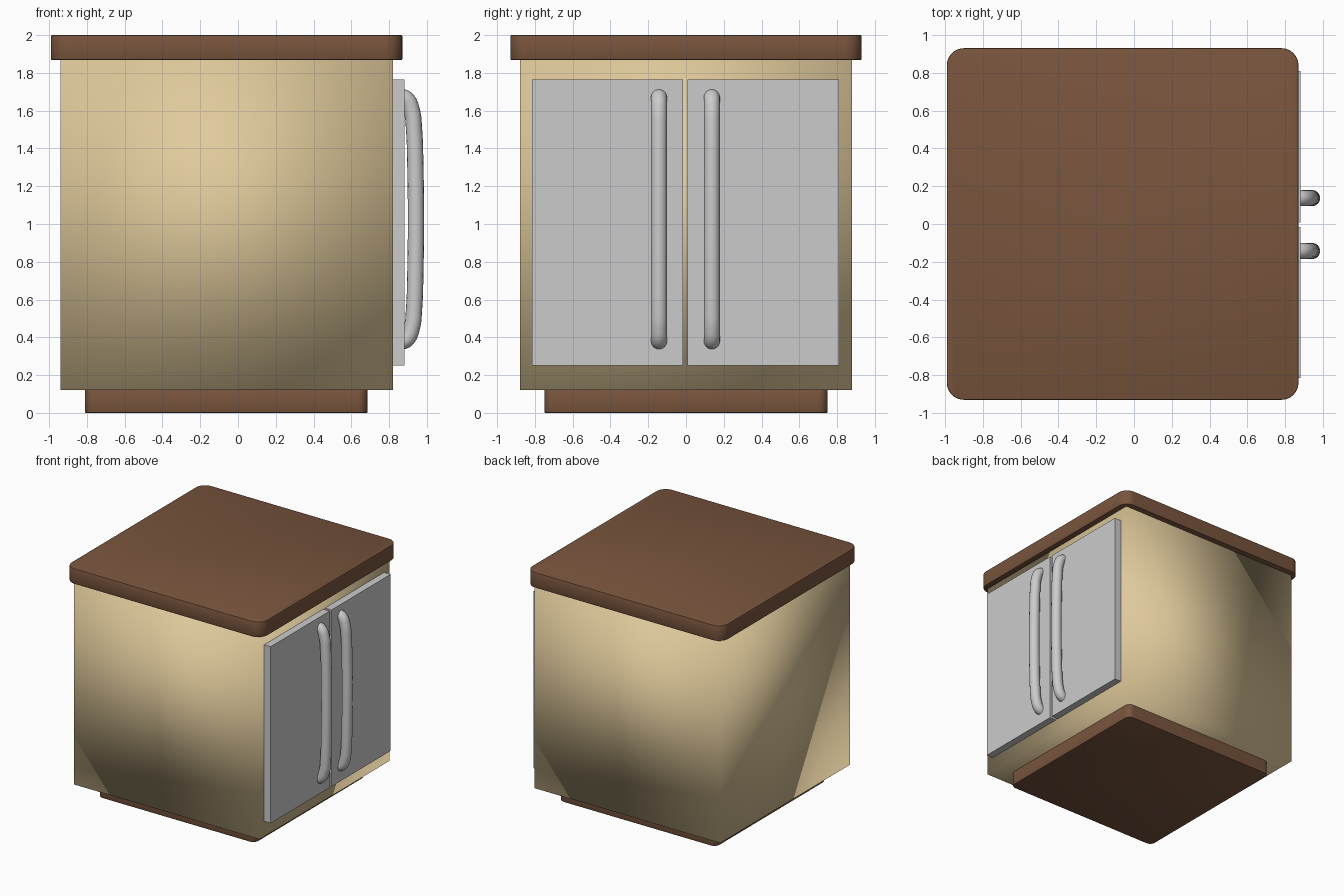
import bpy, bmesh, math

if "Cube" in bpy.data.objects:
    bpy.data.objects.remove(bpy.data.objects["Cube"])


def material(name, rgb):
    m = bpy.data.materials.new(name)
    m.diffuse_color = (*rgb, 1)
    m.use_nodes = True
    m.node_tree.nodes["Principled BSDF"].inputs["Base Color"].default_value = m.diffuse_color
    return m


wood = material("dark_wood", (0.19, 0.09, 0.047))
cream = material("cream_paint", (0.75, 0.59, 0.33))


def activate(ob):
    bpy.ops.object.select_all(action='DESELECT')
    ob.select_set(True)
    bpy.context.view_layer.objects.active = ob


def box(name, lo, hi, mat=None, corner=0.0, edge=0.0):
    """Box between two corners, with optional rounded uprights and softened rims."""
    bm = bmesh.new()
    bmesh.ops.create_cube(bm, size=1)
    for v in bm.verts:
        v.co = [(a + b) / 2 + c * (b - a) for a, b, c in zip(lo, hi, v.co)]
    if corner:
        uprights = [e for e in bm.edges
                    if abs(e.verts[0].co.z - e.verts[1].co.z) > 1e-4]
        bmesh.ops.bevel(bm, geom=uprights, offset=corner, segments=8,
                        profile=0.5, affect='EDGES')
    if edge:
        rims = [e for e in bm.edges
                if abs(e.verts[0].co.z - e.verts[1].co.z) < 1e-4]
        bmesh.ops.bevel(bm, geom=rims, offset=edge, segments=2,
                        profile=0.5, affect='EDGES')
    me = bpy.data.meshes.new(name)
    bm.to_mesh(me)
    bm.free()
    ob = bpy.data.objects.new(name, me)
    bpy.context.collection.objects.link(ob)
    if mat:
        me.materials.append(mat)
    if corner:
        activate(ob)
        bpy.ops.object.shade_smooth_by_angle(angle=math.radians(30))
    return ob


def handle(name, y):
    """Bowed round bar whose ends turn into the door."""
    half = [(0.855, 0.652), (0.893, 0.635), (0.92, 0.575),
            (0.932, 0.475), (0.939, 0.275)]
    path = ([(x, 1.025 + d) for x, d in half] + [(0.942, 1.025)]
            + [(x, 1.025 - d) for x, d in reversed(half)])
    cu = bpy.data.curves.new(name, 'CURVE')
    cu.dimensions = '3D'
    cu.bevel_depth = 0.043
    cu.bevel_resolution = 6
    cu.resolution_u = 6
    cu.use_fill_caps = True
    sp = cu.splines.new('BEZIER')
    sp.bezier_points.add(len(path) - 1)
    for p, (x, z) in zip(sp.bezier_points, path):
        p.co = (x, y, z)
        p.handle_left_type = p.handle_right_type = 'AUTO'
    ob = bpy.data.objects.new(name, cu)
    bpy.context.collection.objects.link(ob)
    activate(ob)
    bpy.ops.object.convert(target='MESH')
    bpy.ops.object.shade_smooth_by_angle(angle=math.radians(50))


# Plinth, carcass and worktop
box("plinth", (-0.81, -0.75, 0.0), (0.685, 0.75, 0.125), wood, 0.05, 0.005)
body = box("cabinet_body", (-0.94, -0.88, 0.12), (0.82, 0.88, 1.88), cream)
body.data.polygons.foreach_set("use_smooth", [True] * len(body.data.polygons))
box("worktop", (-0.99, -0.93, 1.868), (0.87, 0.93, 2.0), wood, 0.09, 0.006)

# Pair of doors with handles near the meeting edge
for side, s in (("left", -1), ("right", 1)):
    mid = -0.003
    y0, y1 = sorted((mid + s * 0.012, mid + s * 0.813))
    box(side + "_door", (0.815, y0, 0.25), (0.882, y1, 1.765))
    handle(side + "_handle", mid + s * 0.14)
